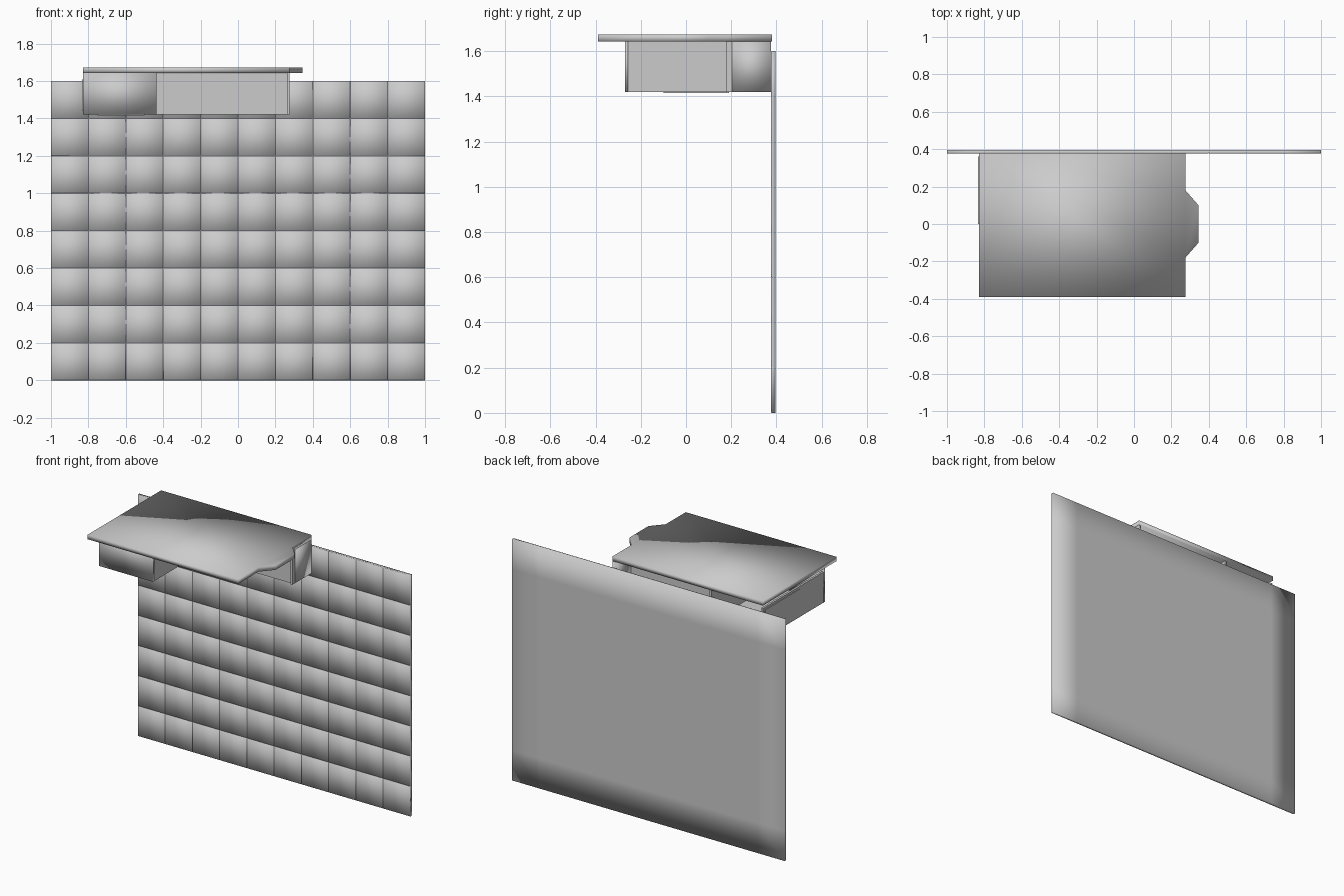
import bpy, bmesh

cube = bpy.data.objects.get("Cube")
if cube:
    bpy.data.objects.remove(cube)

grey = bpy.data.materials.new("plain_grey")
grey.use_nodes = True
colour = (0.6, 0.6, 0.6, 1)
grey.diffuse_color = colour
grey.node_tree.nodes["Principled BSDF"].inputs["Base Color"].default_value = colour


def finish(name, bm, smooth=True):
    """Turn a bmesh into a named object."""
    bmesh.ops.recalc_face_normals(bm, faces=bm.faces)
    for face in bm.faces:
        face.smooth = smooth
    mesh = bpy.data.meshes.new(name)
    bm.to_mesh(mesh)
    bm.free()
    mesh.materials.append(grey)
    obj = bpy.data.objects.new(name, mesh)
    bpy.context.collection.objects.link(obj)
    return obj


def prism(name, outline, z0, z1, smooth=False):
    """Extrude a plan outline between two heights."""
    bm = bmesh.new()
    base = bm.faces.new([bm.verts.new((x, y, z0)) for x, y in outline])
    top = bmesh.ops.extrude_face_region(bm, geom=[base])
    verts = [v for v in top["geom"] if isinstance(v, bmesh.types.BMVert)]
    bmesh.ops.translate(bm, verts=verts, vec=(0, 0, z1 - z0))
    return finish(name, bm, smooth)


def board(name, x0, x1, y0, y1, z0, z1, smooth=False):
    return prism(name, [(x0, y0), (x1, y0), (x1, y1), (x0, y1)], z0, z1, smooth)


# Tiled wall: a grid slab whose front cells rise as separate tiles
COLS, ROWS, TILE = 10, 8, 0.2
FRONT, BACK = 0.38, 0.395
bm = bmesh.new()
grid = [[bm.verts.new((c * TILE - 1, FRONT, r * TILE)) for c in range(COLS + 1)]
        for r in range(ROWS + 1)]
tiles = [bm.faces.new((grid[r][c], grid[r][c + 1], grid[r + 1][c + 1], grid[r + 1][c]))
         for r in range(ROWS) for c in range(COLS)]
slab = bmesh.ops.extrude_face_region(bm, geom=tiles, use_keep_orig=True)
verts = [v for v in slab["geom"] if isinstance(v, bmesh.types.BMVert)]
bmesh.ops.translate(bm, verts=verts, vec=(0, BACK - FRONT, 0))
bmesh.ops.recalc_face_normals(bm, faces=bm.faces)
bmesh.ops.inset_individual(bm, faces=tiles, thickness=0.002, depth=0.004)
finish("tiled_wall", bm)

# Worktop with a shallow bay on one end
LEFT, RIGHT = -0.83, 0.275
worktop = [(LEFT, -0.39), (RIGHT, -0.39), (RIGHT, -0.18), (0.345, -0.1),
           (0.345, 0.1), (RIGHT, 0.18), (RIGHT, 0.38), (LEFT, 0.38)]
prism("worktop", worktop, 1.643, 1.673, True)

# Deep cabinet and shallow cabinet, built from thin boards
LOW, HIGH, T = 1.42, 1.643, 0.014
MID, DEEP, SHALLOW, REAR = -0.435, -0.27, 0.19, 0.376
board("deep_front", LEFT, MID, DEEP, DEEP + T, LOW, HIGH, True)
board("deep_outer_side", LEFT, LEFT + T, DEEP + T, REAR, LOW, HIGH - 0.02)
board("deep_inner_side", MID - T, MID, DEEP + T, REAR, LOW, HIGH)
board("deep_floor", LEFT + T, MID - T, DEEP + T, REAR, LOW, LOW + T)
board("shallow_front", MID, RIGHT - T, SHALLOW, SHALLOW + T, LOW, HIGH - 0.004)
board("shallow_end", RIGHT - T, RIGHT, SHALLOW + T, REAR, LOW, HIGH, True)
board("shallow_floor", MID, RIGHT - T, SHALLOW + T, REAR, LOW, LOW + T)
board("end_post", RIGHT - T, RIGHT, SHALLOW - T, SHALLOW + T, LOW, HIGH)

# Raised panel on the outer side and pull lip under the deep cabinet
board("side_panel", LEFT - 0.004, LEFT, 0, 0.36, LOW + 0.02, HIGH - 0.035)
board("pull_lip", -0.75, -0.5, -0.1, 0.19, LOW - 0.005, LOW)
